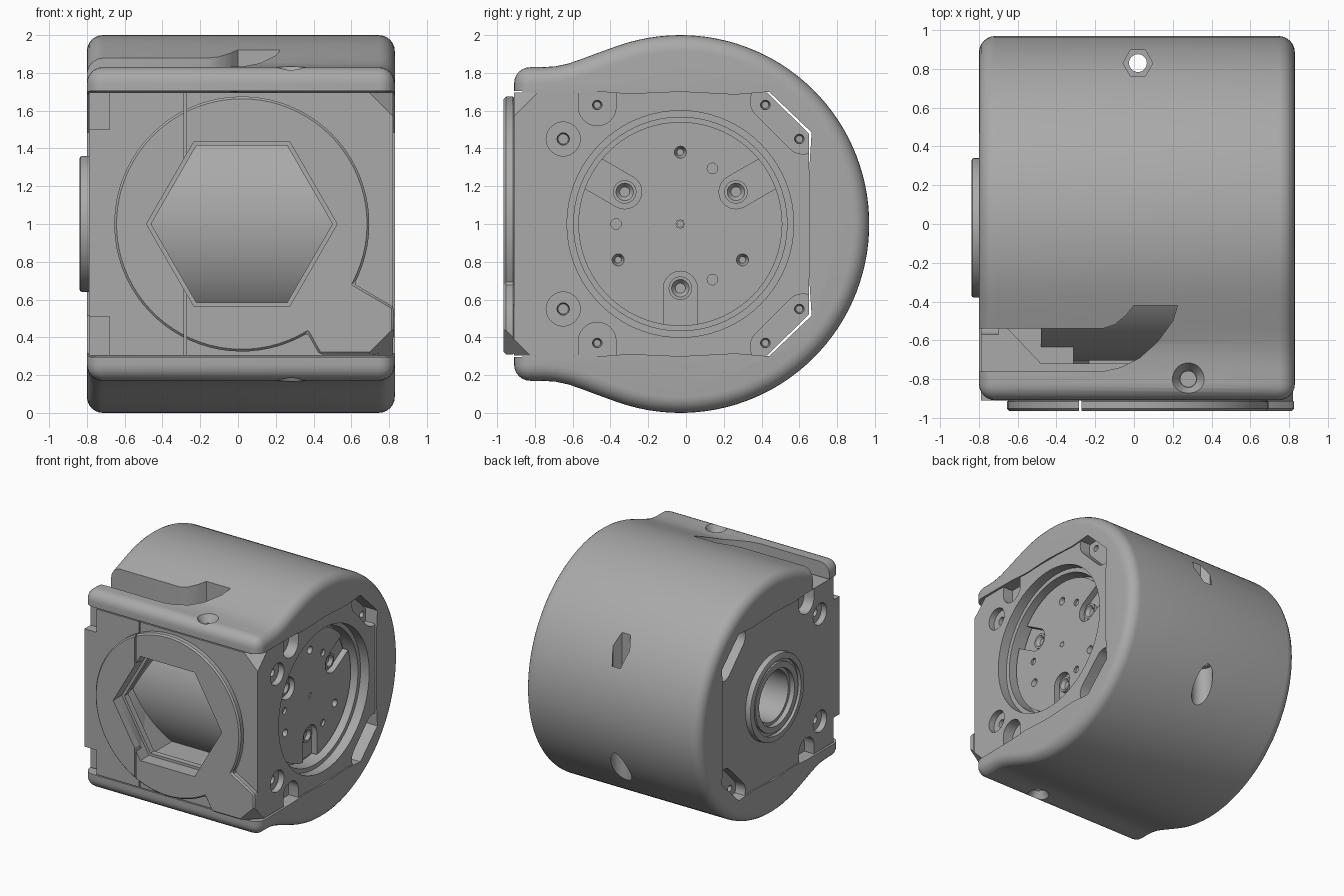
import bpy, bmesh
from math import sin, cos, pi, radians
from mathutils import Vector

cube = bpy.data.objects.get("Cube")
if cube:
    bpy.data.objects.remove(cube)

grey = bpy.data.materials.new("plain grey")
grey.use_nodes = True
COLOUR = (0.4, 0.4, 0.4, 1)
grey.diffuse_color = COLOUR
grey.node_tree.nodes["Principled BSDF"].inputs["Base Color"].default_value = COLOUR

CY, CZ = -0.03, 1.0  # main axis, running along x


def circle(u, v, r, n=32, start=0, end=360):
    """Points on a full circle, or on an arc that includes both ends."""
    full = end - start == 360
    steps = n if full else n + 1
    angles = [radians(start + (end - start) * i / n) for i in range(steps)]
    return [(u + r * cos(a), v + r * sin(a)) for a in angles]


def capsule(a, b, r):
    a, b = Vector(a), Vector(b)
    d = (b - a).normalized()
    n = Vector((-d.y, d.x))
    arc = [radians(15 * i) for i in range(13)]
    first = [a + r * (n * cos(t) - d * sin(t)) for t in arc]
    second = [b + r * (-n * cos(t) + d * sin(t)) for t in arc]
    return [tuple(p) for p in first + second]


def prism(name, points, axis, lo, hi, scale=1.0):
    """Extrude a 2D outline along an axis; scale tapers the far end."""
    cu = sum(p[0] for p in points) / len(points)
    cv = sum(p[1] for p in points) / len(points)
    place = {"x": lambda u, v, t: (t, u, v),
             "y": lambda u, v, t: (u, t, v),
             "z": lambda u, v, t: (u, v, t)}[axis]
    bm = bmesh.new()
    near = [bm.verts.new(place(u, v, lo)) for u, v in points]
    far = [bm.verts.new(place(cu + (u - cu) * scale, cv + (v - cv) * scale, hi)) for u, v in points]
    bm.faces.new(near)
    bm.faces.new(far)
    for i in range(len(points)):
        j = (i + 1) % len(points)
        bm.faces.new((near[i], near[j], far[j], far[i]))
    bmesh.ops.recalc_face_normals(bm, faces=bm.faces)
    mesh = bpy.data.meshes.new(name)
    bm.to_mesh(mesh)
    bm.free()
    mesh.materials.append(grey)
    obj = bpy.data.objects.new(name, mesh)
    bpy.context.collection.objects.link(obj)
    return obj


def apply(obj, mod):
    bpy.context.view_layer.objects.active = obj
    bpy.ops.object.modifier_apply(modifier=mod.name)


def bevel(obj, width, segments, angle=60):
    mod = obj.modifiers.new("Bevel", "BEVEL")
    mod.width, mod.segments = width, segments
    mod.limit_method, mod.angle_limit = "ANGLE", radians(angle)
    mod.use_clamp_overlap = False
    apply(obj, mod)


def cut(obj, *outline, scale=1.0):
    """Subtract a prism (or a ready cutter object) from a part."""
    tool = outline[0] if len(outline) == 1 else prism("cutter", *outline, scale)
    mod = obj.modifiers.new("Cut", "BOOLEAN")
    mod.operation, mod.solver, mod.object = "DIFFERENCE", "EXACT", tool
    apply(obj, mod)
    bpy.data.objects.remove(tool)


def flip(points):
    return [(u, 2 * CZ - v) for u, v in reversed(points)]


# Outer shell: round back, two flaps reaching forward
flap = [(-0.91, 1.83), (-0.76, 1.83), (-0.69, 1.835), (-0.62, 1.85), (-0.54, 1.878), (-0.46, 1.908)]
back = circle(CY, CZ, 1.0, 72, 109, -109)
shell = prism("outer_shell", flap + back + flip(flap), "x", -0.80, 0.83)
bevel(shell, 0.085, 6)
wave = [(-1.2, 1.705), (-0.45, 1.70), (-0.3, 1.688), (CY, 1.70), (0.26, 1.685), (0.44, 1.70),
        (0.665, 1.485), (0.65, 1.25)]
cut(shell, wave + flip(wave), "x", -1, 1)
# Curved slot through the upper flap
slot = [(-1, -0.54), (-0.16, -0.54), (-0.1, -0.52), (-0.04, -0.47), (0, -0.42), (0.225, -0.42),
        (0.2, -0.5), (0.12, -0.61), (0.03, -0.69), (-0.07, -0.74), (-0.16, -0.76), (-1, -0.76)]
cut(shell, slot, "z", 1.6, 2.2)
# Rear bolt passage with hex seat above and round seat below
cut(shell, circle(0.02, 0.83, 0.077, 6), "z", 1.3, 2.2)
cut(shell, circle(0.02, 0.83, 0.08), "z", -0.2, 0.7)
cut(shell, circle(0.02, 0.83, 0.046), "z", 0.3, 1.6)
# Countersunk flap holes
for edge, mid, deep in ((1.84, 1.77, 1.6), (0.16, 0.23, 0.4)):
    cut(shell, circle(0.28, -0.80, 0.088), "z", edge, mid, scale=0.5)
    cut(shell, circle(0.28, -0.80, 0.04), "z", edge, deep)

# Inner body with clipped rear corners
half = [(-0.91, 1.695), (0.43, 1.695), (0.65, 1.48)]
body = prism("inner_body", half + flip(half), "x", -0.79, 0.82)

# Raised front plate: round, with a leg to the lower corner
plate = prism("front_plate", circle(0.02, CZ, 0.675, 72, -28, 301)
              + [(0.43, 0.31), (0.825, 0.31), (0.825, 0.56)], "y", -0.905, -0.965)
bevel(plate, 0.012, 1, 50)

hexagon = circle(0.02, CZ, 0.505, 6)
for part in (body, plate):
    cut(part, hexagon, "y", -1.1, -0.45)
    cut(part, [(-0.285, 0.2), (-0.272, 0.2), (-0.272, 1.8), (-0.285, 1.8)], "y", -1.1, -0.895)
    # Clipped corners on the left side of the front
    for point, normal in (((0.83, -0.91, 1.56), (1, -1, 1)), ((0.83, -0.965, 0.455), (1, -1, -1))):
        n = Vector(normal).normalized()
        tool = prism("cutter", [(-1, -1), (1, -1), (1, 1), (-1, 1)], "z", 0, 1)
        tool.rotation_euler = n.to_track_quat("Z", "Y").to_euler()
        tool.location = point
        bpy.context.view_layer.update()
        cut(part, tool)

# Stepped lip inside the hexagon
lip = prism("hexagon_lip", hexagon, "y", -0.85, -0.80)
cut(lip, circle(0.02, CZ, 0.48, 6), "y", -1, -0.7)

# Notches on the right side of the front, and the opening under the slot
for z in (0.30, 1.50):
    cut(body, [(-0.9, z), (-0.68, z), (-0.68, z + 0.21), (-0.9, z + 0.21)], "y", -1, -0.83)
cut(body, [(-0.65, -0.35), (-0.65, -0.54), (-0.48, -0.72), (0.3, -0.72), (0.3, -0.35)], "z", 1.3, 1.8)

# Screw pockets and holes on both side faces
for face, s in ((0.82, 1), (-0.79, -1)):
    out = face + 0.1 * s
    for mirror in (False, True):
        def at(u, v):
            return (u, 2 * CZ - v) if mirror else (u, v)
        cut(body, capsule(at(0.44, 1.65), at(0.62, 1.47), 0.1), "x", out, face - 0.09 * s)
        cut(body, capsule(at(-0.47, 1.62), at(-0.47, 1.8), 0.1), "x", out, face - 0.09 * s)
        cut(body, circle(*at(-0.65, 1.45), 0.09), "x", out, face - 0.05 * s)
        cut(body, circle(*at(-0.65, 1.45), 0.045), "x", out, face - 0.12 * s, scale=0.6)
        for spot in ((-0.47, 1.63), (0.42, 1.63), (0.60, 1.45)):
            cut(body, circle(*at(*spot), 0.045), "x", out, face - 0.16 * s, scale=0.4)

# Large stepped round recess, and the slotted disc inside it
cut(body, circle(CY, CZ, 0.60, 72), "x", 0.9, 0.74)
cut(body, circle(CY, CZ, 0.565, 72), "x", 0.9, 0.62)
disc = prism("slotted_disc", circle(CY, CZ, 0.54, 72), "x", 0.61, 0.69)


def polar(r, degrees):
    return (CY + r * cos(radians(degrees)), CZ + r * sin(radians(degrees)))


for a in (30, 150, 270):
    cut(disc, capsule(polar(0.34, a), polar(0.8, a), 0.09), "x", 0.64, 0.8)
    seat = prism("disc_screw_seat", circle(*polar(0.34, a), 0.062), "x", 0.62, 0.665)
    cut(seat, circle(*polar(0.34, a), 0.05), "x", 0.67, 0.625, scale=0.3)
    cut(disc, circle(*polar(0.38, a + 60), 0.035, 20), "x", 0.70, 0.64, scale=0.5)
    cut(disc, circle(*polar(0.34, a + 30), 0.028, 20), "x", 0.70, 0.67)
for a in range(0, 360, 45):
    cut(disc, circle(*polar(0.02, a), 0.004, 6), "x", 0.70, 0.68)

# Drum seen through the hexagon and the slot
drum = prism("drum", circle(CY, CZ, 0.675, 96), "x", -0.48, 0.5)

# Bearing boss with stepped bore on the right side
boss = prism("bearing_boss", circle(CY + 0.01, CZ, 0.36, 64), "x", -0.70, -0.838)
bevel(boss, 0.012, 2)
for r, depth in ((0.31, -0.81), (0.27, -0.78), (0.21, -0.6)):
    cut(boss, circle(CY + 0.01, CZ, r, 48), "x", -0.9, depth)
ring = prism("bearing_ring", circle(CY + 0.01, CZ, 0.285, 48), "x", -0.72, -0.83)
cut(ring, circle(CY + 0.01, CZ, 0.235, 48), "x", -0.9, -0.6)
cut(body, circle(CY + 0.01, CZ, 0.21, 48), "x", -0.9, -0.45)
for i in range(5):
    z = CZ - 0.16 + 0.08 * i
    prism("bore_rib", [(-0.2, z - 0.018), (0.16, z - 0.018), (0.16, z + 0.018), (-0.2, z + 0.018)],
          "x", -0.52, -0.47)

# Smooth round surfaces, keep real edges sharp
for obj in bpy.context.scene.objects:
    if obj.type == "MESH":
        bpy.ops.object.select_all(action="DESELECT")
        obj.select_set(True)
        bpy.context.view_layer.objects.active = obj
        bpy.ops.object.shade_smooth_by_angle(angle=radians(30))
